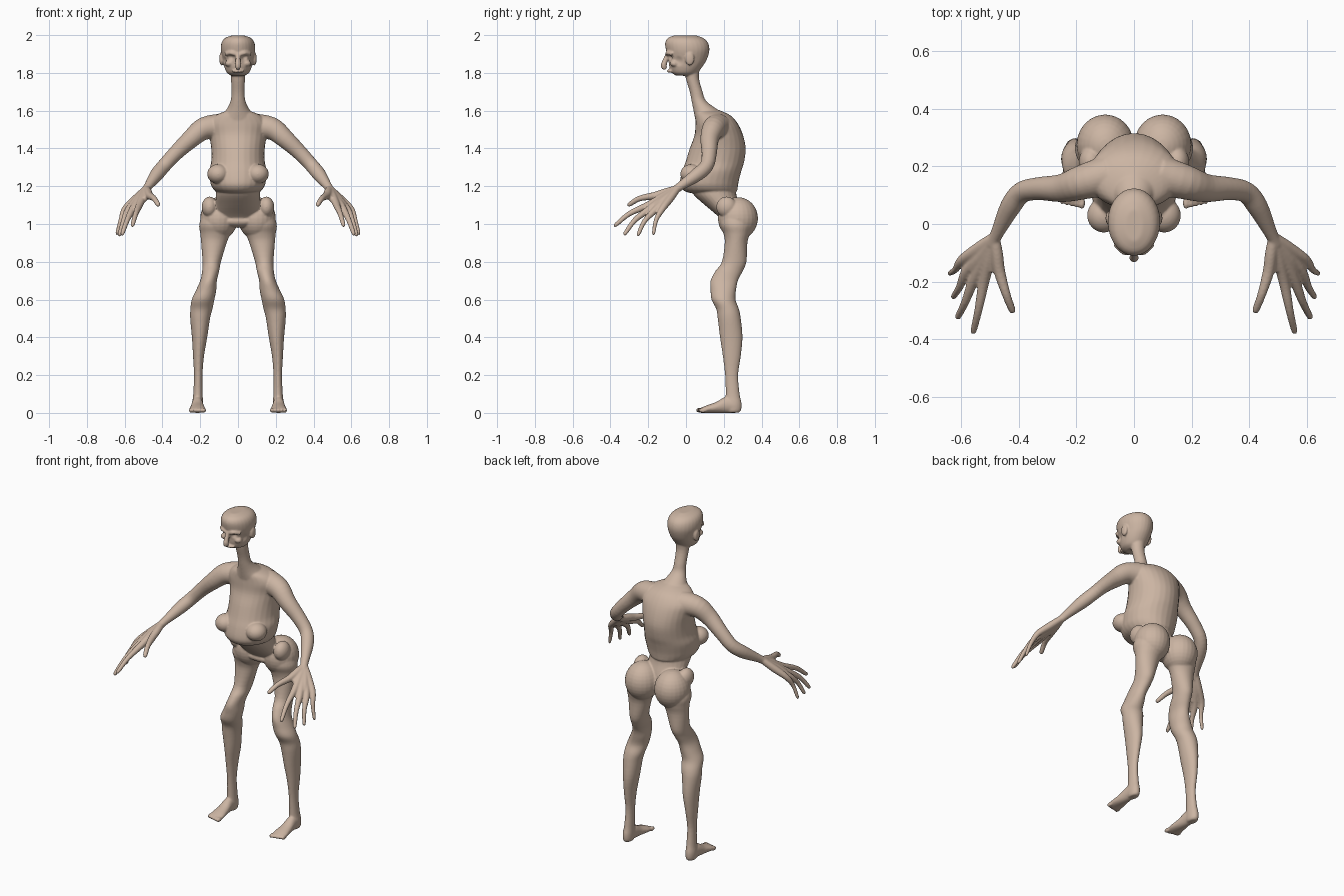
import bpy, bmesh, math
from mathutils import Vector, Matrix

skin = bpy.data.materials.new("tan skin")
skin.diffuse_color = (0.60, 0.46, 0.365, 1)
bm = bmesh.new()
SIDES = 28


def catmull(rows, steps=4):
    """Smoothly interpolate a list of number rows."""
    out = []
    for i in range(len(rows) - 1):
        p = [rows[max(i - 1, 0)], rows[i], rows[i + 1], rows[min(i + 2, len(rows) - 1)]]
        for k in range(steps):
            t = k / steps
            out.append([0.5 * (2 * b + (c - a) * t + (2 * a - 5 * b + 4 * c - d) * t * t
                               + (3 * b - a - 3 * c + d) * t ** 3) for a, b, c, d in zip(*p)])
    return out + [list(rows[-1])]


def skin_rings(rings):
    """Close a stack of point rings into a solid."""
    loops = [[bm.verts.new(p) for p in r] for r in rings]
    for a, b in zip(loops, loops[1:]):
        for i in range(SIDES):
            j = (i + 1) % SIDES
            bm.faces.new((a[i], a[j], b[j], b[i]))
    bm.faces.new(loops[0][::-1])
    bm.faces.new(loops[-1])


ANGLES = [2 * math.pi * i / SIDES for i in range(SIDES)]


def column(rows, side=1):
    """Upright solid; rows are z, x min, x max, y front, y back."""
    rings = []
    for z, x0, x1, y0, y1 in catmull(rows):
        rings.append([(side * ((x0 + x1) / 2 + (x1 - x0) / 2 * math.cos(a)),
                       (y0 + y1) / 2 + (y1 - y0) / 2 * math.sin(a), z) for a in ANGLES])
    skin_rings(rings)


def tube(rows, side=1):
    """Round limb; rows are x, y, z, radius."""
    rows = catmull(rows)
    pts = [Vector((side * r[0], r[1], r[2])) for r in rows]
    rings = []
    for i, p in enumerate(pts):
        d = pts[min(i + 1, len(pts) - 1)] - pts[max(i - 1, 0)]
        q = d.to_track_quat('Z', 'Y')
        rings.append([p + q @ Vector((math.cos(a), math.sin(a), 0)) * rows[i][3] for a in ANGLES])
    skin_rings(rings)


def ball(c, r, side=1):
    bmesh.ops.create_uvsphere(bm, u_segments=24, v_segments=16, radius=1,
                              matrix=Matrix.Translation((side * c[0], c[1], c[2])) @ Matrix.Diagonal((*r, 1)))


def centred(rows):
    return [(z, -w, w, a, b) for z, w, a, b in rows]


# head
column(centred([(1.785, .035, -.05, .04), (1.80, .058, -.075, .06), (1.83, .072, -.088, .085),
                (1.87, .080, -.093, .11), (1.92, .091, -.106, .124), (1.96, .087, -.110, .116),
                (1.985, .068, -.095, .09), (1.999, .03, -.06, .05)]))
tube([(0, -.098, 1.90, .010), (0, -.112, 1.86, .014), (0, -.118, 1.835, .016), (0, -.105, 1.822, .010)])
tube([(-.03, -.078, 1.808, .006), (0, -.092, 1.81, .009), (.03, -.078, 1.808, .006)])
# neck
column(centred([(1.85, .045, -.01, .08), (1.78, .038, -.003, .068), (1.70, .035, .02, .088),
                (1.65, .04, .03, .108), (1.60, .065, .04, .175), (1.55, .11, .05, .23)]))
# rib cage
column(centred([(1.605, .045, .05, .17), (1.575, .12, .05, .235), (1.53, .16, .05, .275),
                (1.47, .152, .045, .302), (1.40, .142, .02, .316), (1.33, .142, -.002, .308),
                (1.28, .152, -.02, .293), (1.23, .148, -.032, .28), (1.20, .14, -.03, .275),
                (1.175, .12, -.01, .27), (1.165, .085, .02, .25)]))
# hollow waist and pelvis
column(centred([(1.20, .115, .01, .26), (1.15, .118, .045, .268), (1.10, .118, .10, .285),
                (1.04, .12, .17, .30), (1.00, .10, .20, .30)]))
ball((0, .235, 1.015), (.14, .06, .035))

# digits: knuckle, tip, base radius
DIGITS = [((.468, -.165, 1.15), (.42, -.31, 1.10), .017),
          ((.522, -.20, 1.10), (.56, -.382, .99), .016),
          ((.558, -.195, 1.078), (.615, -.33, .943), .016),
          ((.583, -.165, 1.072), (.63, -.258, .938), .015),
          ((.598, -.125, 1.08), (.643, -.175, .943), .014)]

for s in (1, -1):
    # face and ribs
    ball((.087, .02, 1.875), (.012, .024, .036), s)
    tube([(.008, -.100, 1.898, .009), (.035, -.095, 1.905, .012), (.065, -.068, 1.90, .010)], s)
    ball((.045, -.06, 1.85), (.025, .025, .018), s)
    ball((.105, .03, 1.265), (.058, .06, .052), s)
    # hips and buttocks
    ball((.1, .275, 1.03), (.1, .106, .112), s)
    ball((.15, .215, 1.09), (.042, .055, .055), s)
    # leg
    column([(1.07, .05, .18, .19, .32), (1.0, .03, .205, .18, .345), (.95, .04, .2, .198, .338),
            (.9, .06, .195, .205, .325), (.8, .09, .188, .19, .32), (.75, .1, .19, .155, .3),
            (.7, .112, .2, .13, .275), (.65, .115, .222, .13, .265), (.6, .125, .245, .135, .262),
            (.55, .135, .252, .16, .28), (.5, .148, .253, .168, .29), (.4, .163, .244, .18, .299),
            (.3, .18, .238, .195, .29), (.2, .188, .233, .207, .276), (.1, .187, .237, .21, .284),
            (.05, .185, .243, .205, .294), (.015, .187, .241, .21, .292), (.002, .195, .235, .22, .28)], s)
    # foot, lofted from ankle to toes: y, half width, top
    rings = []
    for y, w, top in catmull([(.26, .028, .08), (.21, .03, .085), (.16, .036, .058),
                              (.11, .043, .04), (.08, .042, .028)]):
        rings.append([(s * (.215 + w * math.cos(a)), y, top / 2 * (1 + math.sin(a))) for a in ANGLES])
    skin_rings(rings)
    for k in range(5):
        ball((.181 + .0175 * k, .074 + .004 * k, .014), (.0115 - .0007 * k, .022, .013), s)
    # arm
    tube([(.09, .17, 1.515, .07), (.18, .145, 1.505, .06), (.25, .125, 1.45, .049),
          (.33, .123, 1.375, .040), (.39, .110, 1.31, .037), (.43, .06, 1.262, .036),
          (.475, -.03, 1.20, .023), (.495, -.07, 1.17, .022)], s)
    # hand
    wrist = Vector((.485, -.045, 1.188))
    for knuckle, tip, r in DIGITS:
        k, t = Vector(knuckle), Vector(tip)
        mid = k.lerp(t, .5) + Vector((0, -.008, .010))
        tube([(*wrist, .018), (*wrist.lerp(k, .5), .021), (*k, r + .003), (*mid, r - .002),
              (*k.lerp(t, .93), r - .005), (*t, .004)], s)
    tube([(*wrist, .018), (.49, -.11, 1.155, .02), (.495, -.165, 1.13, .014)], s)
    tube([(*wrist, .018), (.54, -.12, 1.125, .02), (.56, -.16, 1.09, .018)], s)

bmesh.ops.recalc_face_normals(bm, faces=bm.faces)
mesh = bpy.data.meshes.new("body")
bm.to_mesh(mesh)
bm.free()
body = bpy.data.objects.new("body", mesh)
bpy.context.collection.objects.link(body)

# fuse the parts into one smooth skin
remesh = body.modifiers.new("fuse", 'REMESH')
remesh.mode = 'VOXEL'
remesh.voxel_size = 0.005
soften = body.modifiers.new("soften", 'SMOOTH')
soften.factor = 0.5
soften.iterations = 4
bpy.context.view_layer.update()
fused = bpy.data.meshes.new_from_object(body.evaluated_get(bpy.context.evaluated_depsgraph_get()))
body.modifiers.clear()
body.data = fused

# eye sockets and temples pressed into the head
DENTS = [((s * x, y, z), r, d) for s in (1, -1)
         for x, y, z, r, d in ((.038, -.092, 1.882, .024, .012), (.085, -.045, 1.86, .035, .010))]
for v in fused.vertices:
    if v.co.z > 1.78:
        for c, r, d in DENTS:
            f = (v.co - Vector(c)).length / r
            if f < 1:
                v.co += (Vector((0, .01, c[2])) - Vector(c)).normalized() * d * (1 - f * f) ** 2

fused.materials.clear()
fused.materials.append(skin)
fused.polygons.foreach_set("material_index", [0] * len(fused.polygons))
fused.shade_smooth()
fused.update()
